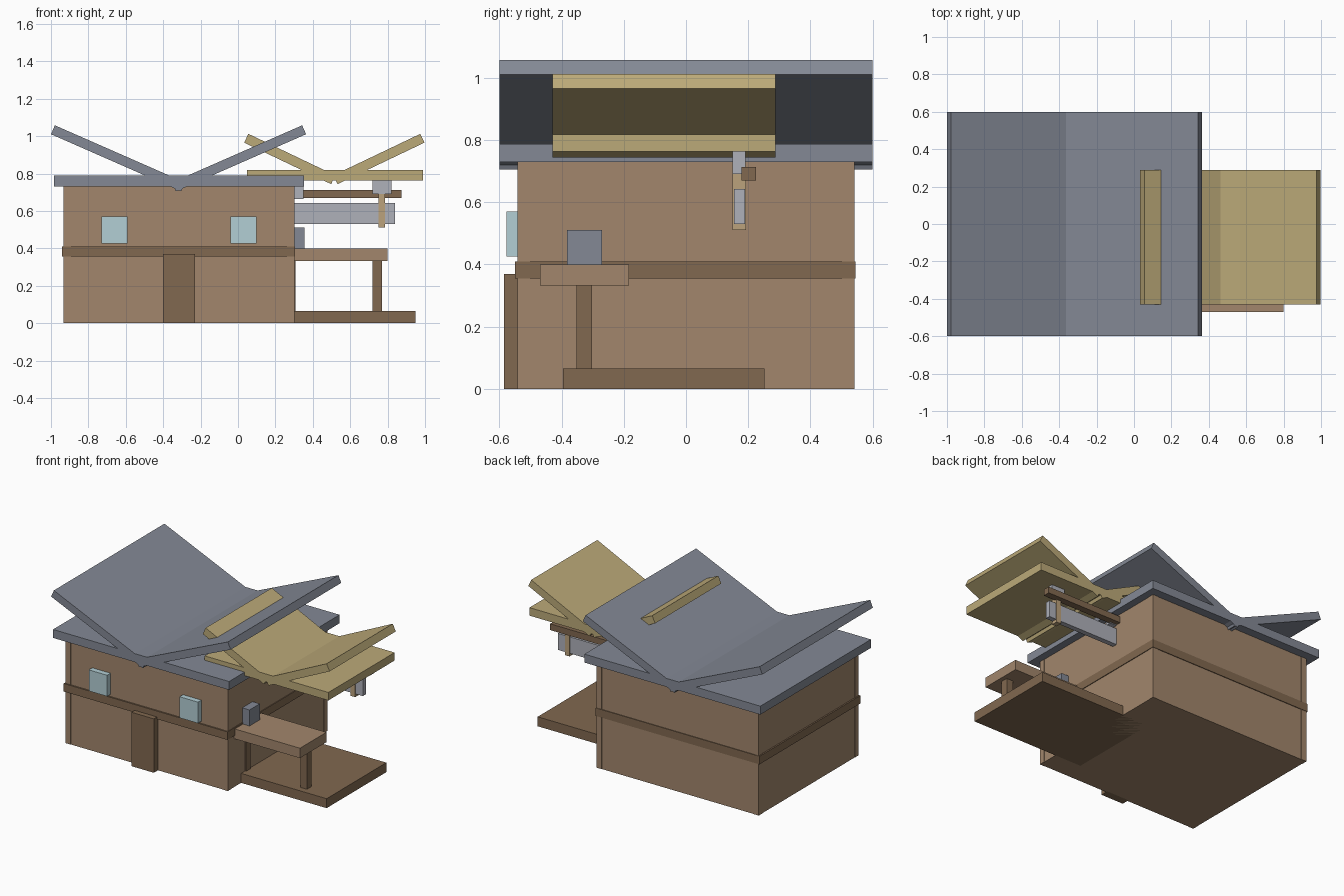
import bpy, bmesh, math
from mathutils import Vector

if "Cube" in bpy.data.objects:
    bpy.data.objects.remove(bpy.data.objects["Cube"])


def mat(name, r, g, b):
    m = bpy.data.materials.new(name)
    m.diffuse_color = (r, g, b, 1)
    m.use_nodes = True
    m.node_tree.nodes["Principled BSDF"].inputs["Base Color"].default_value = m.diffuse_color
    return m


WALL = mat("wall_tan", 0.36, 0.24, 0.15)
WOOD = mat("dark_wood", 0.22, 0.14, 0.08)
SLATE = mat("slate", 0.23, 0.25, 0.30)
STRAW = mat("straw", 0.50, 0.40, 0.19)
GLASS = mat("glass", 0.45, 0.62, 0.66)
STEEL = mat("steel", 0.43, 0.44, 0.49)
POST = mat("light_wood", 0.50, 0.36, 0.20)


def prism(name, profile, y0, y1, m):
    """Extrude an x-z profile along y."""
    bm = bmesh.new()
    face = bm.faces.new([bm.verts.new((x, y0, z)) for x, z in profile])
    ext = bmesh.ops.extrude_face_region(bm, geom=[face])
    verts = [v for v in ext["geom"] if isinstance(v, bmesh.types.BMVert)]
    bmesh.ops.translate(bm, verts=verts, vec=(0, y1 - y0, 0))
    bmesh.ops.recalc_face_normals(bm, faces=bm.faces)
    me = bpy.data.meshes.new(name)
    bm.to_mesh(me)
    bm.free()
    me.materials.append(m)
    ob = bpy.data.objects.new(name, me)
    bpy.context.collection.objects.link(ob)
    return ob


def box(name, x0, x1, y0, y1, z0, z1, m):
    return prism(name, [(x0, z0), (x1, z0), (x1, z1), (x0, z1)], y0, y1, m)


def roof(name, mid, half, z_eave, length, angle, y0, y1, m, thick=0.052):
    """Two sloping panels rising outward from a central valley."""
    a = math.radians(angle)
    for side, s in (("left", -1), ("right", 1)):
        outer = Vector((half, z_eave))
        inner = outer - length * Vector((math.cos(a), math.sin(a)))
        up = thick * Vector((-math.sin(a), math.cos(a)))
        pts = [outer, outer + up, inner + up, inner]
        prism(f"{name}_{side}_panel", [(mid + s * p.x, p.y) for p in pts], y0, y1, m)


# House body with corner posts and floor band
box("house_body", -0.93, 0.30, -0.54, 0.54, 0, 0.735, WALL)
for i, x in enumerate((-0.932, 0.262)):
    for j, y in enumerate((-0.542, 0.502)):
        box(f"corner_post_{i}{j}", x, x + 0.04, y, y + 0.04, 0, 0.73, WALL)
box("floor_band", -0.94, 0.305, -0.55, 0.545, 0.355, 0.41, WOOD)

# Door and windows
box("door", -0.40, -0.23, -0.585, -0.53, 0, 0.37, WOOD)
for i, x in enumerate((-0.73, -0.04)):
    box(f"window_{i}", x, x + 0.14, -0.577, -0.53, 0.425, 0.57, GLASS)

# Main roof
box("main_roof_slab", -0.985, 0.352, -0.6, 0.6, 0.73, 0.788, SLATE)
roof("main_roof", -0.318, 0.682, 1.01, 0.76, 23.7, -0.6, 0.6, SLATE)

# Side canopy roof
box("canopy_slab", 0.048, 0.988, -0.43, 0.288, 0.763, 0.818, STRAW)
roof("canopy", 0.515, 0.482, 0.965, 0.515, 25.5, -0.43, 0.288, STRAW)

# Deck and balcony
box("deck", 0.10, 0.95, -0.395, 0.253, 0, 0.065, WOOD)
box("balcony", 0.29, 0.80, -0.47, -0.183, 0.332, 0.40, WALL)
for i, (x0, x1) in enumerate(((0.27, 0.308), (0.72, 0.77))):
    box(f"balcony_post_{i}", x0, x1, -0.352, -0.302, 0.06, 0.335, WOOD)
box("wall_box", 0.29, 0.355, -0.382, -0.27, 0.40, 0.51, SLATE)

# Sign arm and hanging rail under the canopy
box("hanging_beam", 0.29, 0.84, 0.155, 0.19, 0.53, 0.643, STEEL)
box("rail", 0.29, 0.875, 0.178, 0.225, 0.67, 0.713, WOOD)
box("wall_bracket", 0.29, 0.35, 0.15, 0.192, 0.665, 0.735, STEEL)
box("canopy_bracket", 0.72, 0.82, 0.15, 0.192, 0.69, 0.765, STEEL)
box("hanger_post", 0.75, 0.785, 0.15, 0.193, 0.51, 0.69, POST)
